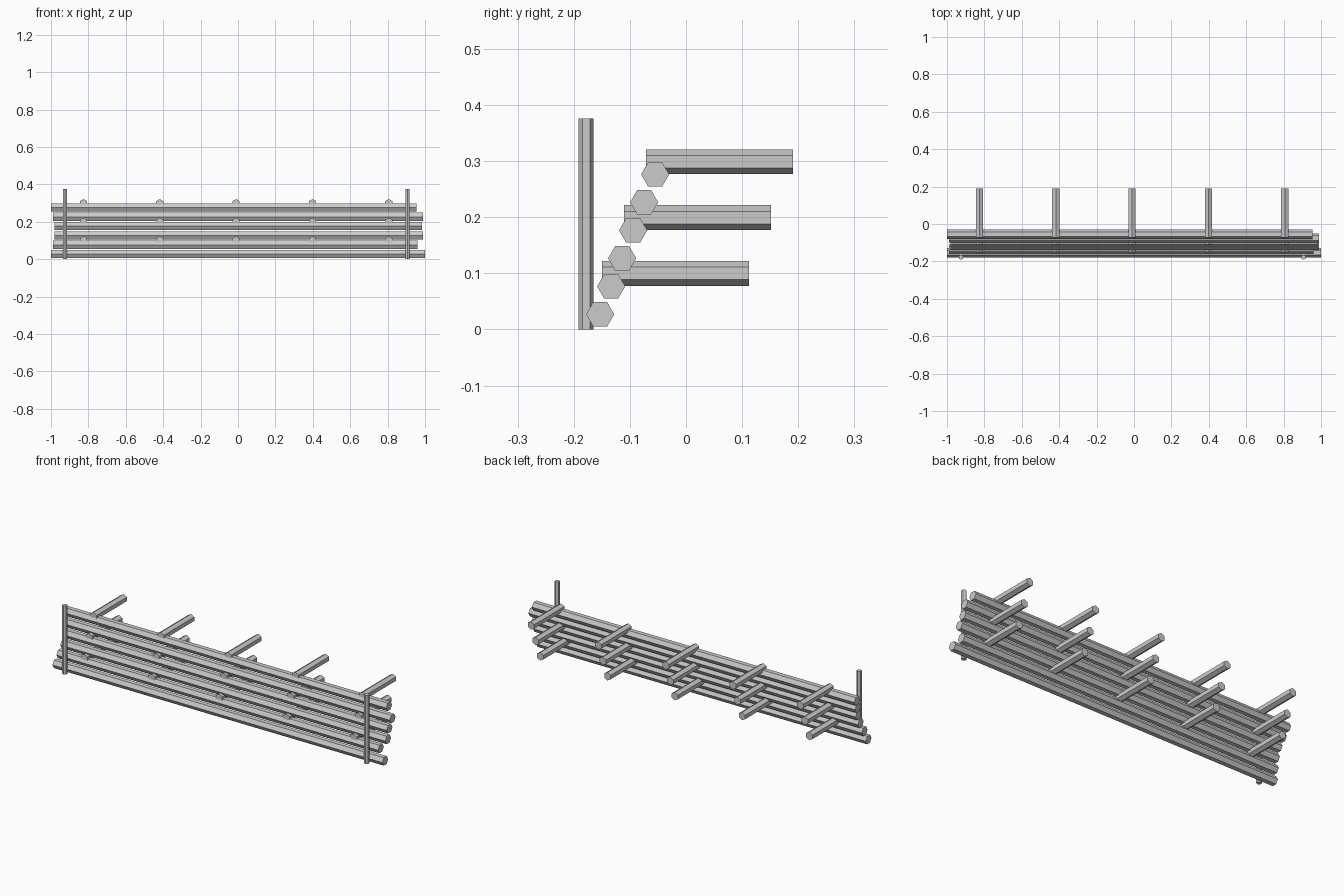
import bpy
from math import pi

if "Cube" in bpy.data.objects:
    bpy.data.objects.remove(bpy.data.objects["Cube"])


def pole(name, radius, length, centre, rotation=(0, 0, 0)):
    # six-sided pole, flat shaded
    bpy.ops.mesh.primitive_cylinder_add(vertices=6, radius=radius, depth=length,
                                        location=centre, rotation=rotation)
    obj = bpy.context.object
    obj.name = name
    return obj


# Long wall logs, stepping back as they rise
log_ends = [(-1.0, 1.0), (-0.99, 0.96), (-0.98, 0.99),
            (-0.98, 0.985), (-0.99, 0.99), (-1.0, 0.955)]
for i, (x0, x1) in enumerate(log_ends):
    pole(f"wall_log_{i + 1}", 0.025, x1 - x0,
         ((x0 + x1) / 2, -0.153 + 0.0196 * i, 0.027 + 0.0499 * i), (0, pi / 2, 0))

# Three rows of anchor logs running into the bank behind
for row in range(3):
    for col in range(5):
        pole(f"anchor_log_{row + 1}_{col + 1}", 0.0222, 0.262,
             (-0.826 + 0.408 * col, -0.019 + 0.0395 * row, 0.1 + 0.0995 * row),
             (pi / 2, 0, 0))

# Upright stakes in front
for side, x in (("left", -0.925), ("right", 0.906)):
    pole(f"stake_{side}", 0.0135, 0.376, (x, -0.178, 0.188))
